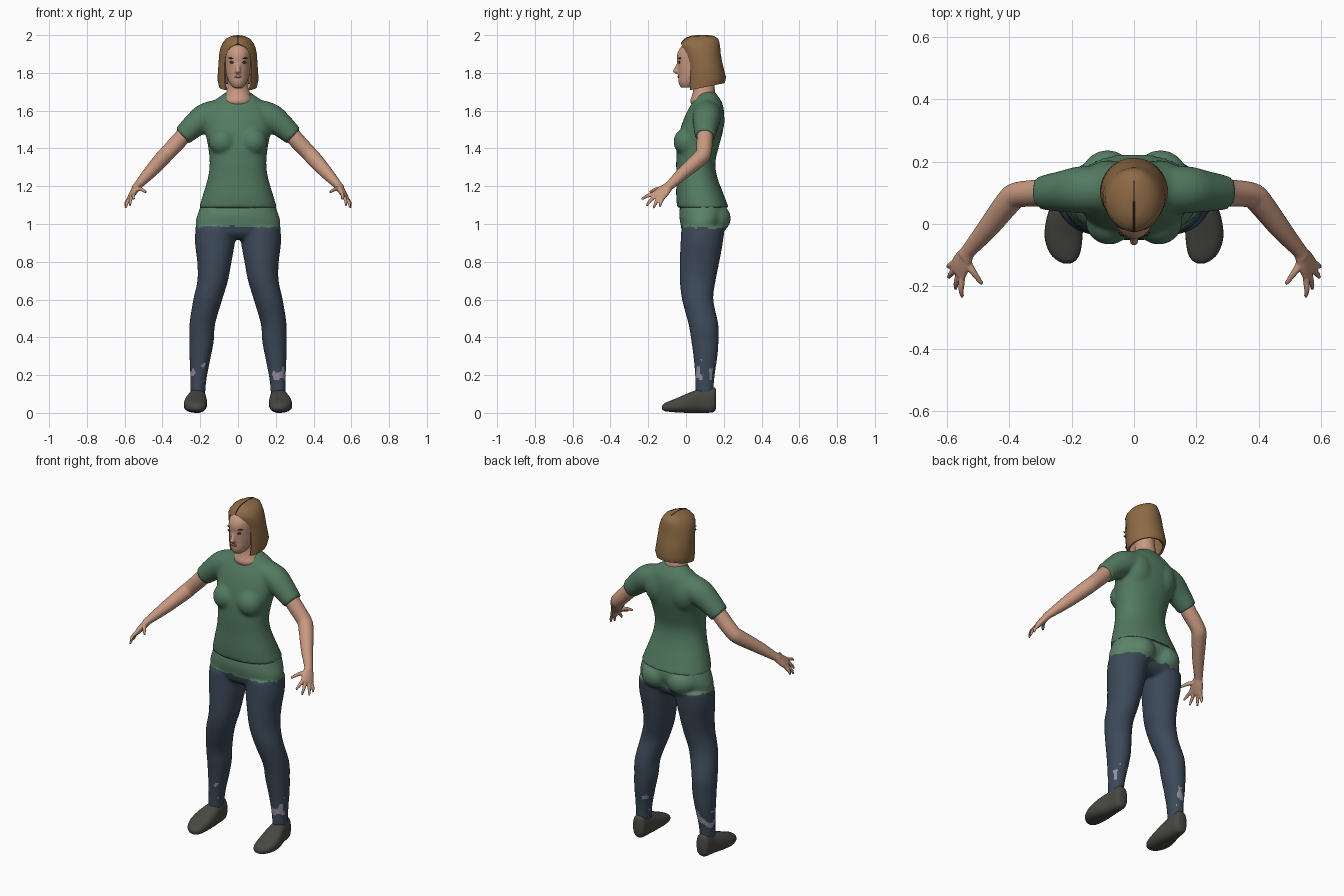
import bpy, bmesh, math
from mathutils import Vector, Matrix, noise

if "Cube" in bpy.data.objects:
    bpy.data.objects.remove(bpy.data.objects["Cube"])


def material(name, r, g, b):
    m = bpy.data.materials.new(name)
    m.use_nodes = True
    m.diffuse_color = (r, g, b, 1)
    m.node_tree.nodes["Principled BSDF"].inputs["Base Color"].default_value = (r, g, b, 1)
    return m


SKIN = material("skin", 0.58, 0.32, 0.22)
SHIRT = material("shirt green", 0.085, 0.195, 0.118)
HEM = material("hip green", 0.105, 0.225, 0.14)
JEANS = material("dark denim", 0.046, 0.067, 0.1)
PATCH = material("pale worn patch", 0.3, 0.28, 0.36)
HAIR = material("brown hair", 0.27, 0.145, 0.06)
SHOE = material("dark grey shoe", 0.066, 0.066, 0.056)
DARK = material("dark brown", 0.05, 0.028, 0.02)
LIPS = material("lips", 0.33, 0.14, 0.11)
X, Y, Z = Vector((1, 0, 0)), Vector((0, 1, 0)), Vector((0, 0, 1))


def smooth_rows(rows, steps=4):
    """Catmull-Rom interpolation through the section rows."""
    out = []
    for i in range(len(rows) - 1):
        p = [rows[max(0, min(len(rows) - 1, i + k))] for k in (-1, 0, 1, 2)]
        for s in range(steps):
            t = s / steps
            out.append([b + 0.5 * t * (c - a + t * (2*a - 5*b + 4*c - d + t * (3*(b - c) + d - a)))
                        for a, b, c, d in zip(*p)])
    return out + [list(rows[-1])]


def loft(bm, rows, axis=None, ref=X, side=1, n=28, power=1.0):
    """Closed tube through rows of (x, y, z, half width, half depth)."""
    rows = smooth_rows(rows)
    pts = [Vector(r[:3]) for r in rows]
    rings = []
    for i, r in enumerate(rows):
        t = axis or (pts[min(i + 1, len(pts) - 1)] - pts[max(i - 1, 0)]).normalized()
        u = (ref - t * ref.dot(t)).normalized()
        v = t.cross(u)
        ring = []
        for k in range(n):
            c, s = math.cos(k * math.tau / n), math.sin(k * math.tau / n)
            c, s = [math.copysign(abs(q) ** power, q) for q in (c, s)]
            p = pts[i] + u * (c * r[3]) + v * (s * r[4])
            ring.append(bm.verts.new((p.x * side, p.y, max(p.z, 0))))
        rings.append(ring)
    for a, b in zip(rings, rings[1:]):
        for k in range(n):
            bm.faces.new((a[k], a[(k + 1) % n], b[(k + 1) % n], b[k]))
    bm.faces.new(rings[0])
    bm.faces.new(rings[-1])


def ellipsoid(bm, centre, radii):
    m = Matrix.Translation(centre) @ Matrix.Diagonal((*radii, 1))
    bmesh.ops.create_uvsphere(bm, u_segments=20, v_segments=12, radius=1, matrix=m)


def finish(name, bm, mats, voxel=0, relax=0, rule=None, angle=50, shell=0):
    bmesh.ops.recalc_face_normals(bm, faces=bm.faces)
    me = bpy.data.meshes.new(name)
    bm.to_mesh(me)
    bm.free()
    ob = bpy.data.objects.new(name, me)
    bpy.context.collection.objects.link(ob)
    if voxel:
        mod = ob.modifiers.new("blend", 'REMESH')
        mod.mode, mod.voxel_size = 'VOXEL', voxel
        mod = ob.modifiers.new("relax", 'SMOOTH')
        mod.factor, mod.iterations = 0.5, relax
    if shell:
        mod = ob.modifiers.new("thickness", 'SOLIDIFY')
        mod.thickness, mod.offset = shell, -1
    if ob.modifiers:
        dg = bpy.context.evaluated_depsgraph_get()
        ob.data = bpy.data.meshes.new_from_object(ob.evaluated_get(dg))
        ob.modifiers.clear()
    ob.data.materials.clear()
    for m in mats:
        ob.data.materials.append(m)
    for p in ob.data.polygons:
        p.material_index = rule(p.center) if rule else 0
    bpy.ops.object.select_all(action='DESELECT')
    ob.select_set(True)
    bpy.context.view_layer.objects.active = ob
    bpy.ops.object.shade_smooth_by_angle(angle=math.radians(angle))
    return ob


# Shirt: torso, bust and sleeves blended together
bm = bmesh.new()
loft(bm, [(0, .09, 1.085, .207, .137), (0, .075, 1.15, .187, .127), (0, .057, 1.25, .158, .108),
          (0, .052, 1.33, .15, .104), (0, .065, 1.42, .16, .112), (0, .083, 1.5, .176, .114),
          (0, .1, 1.58, .17, .102), (0, .112, 1.64, .14, .08), (0, .112, 1.685, .082, .052),
          (0, .112, 1.7, .06, .04)], axis=Z, n=40, power=0.9)
for s in (1, -1):
    ellipsoid(bm, (s * .08, .005, 1.435), (.075, .072, .075))
    ellipsoid(bm, (s * .08, .13, 1.55), (.09, .075, .11))
    loft(bm, [(.07, .11, 1.59, .075, .075), (.165, .11, 1.567, .076, .076),
              (.225, .105, 1.527, .067, .066), (.295, .1, 1.465, .055, .053)], ref=Y, side=s)
finish("shirt", bm, [SHIRT], 0.01, 5)

# Trousers: hips, seat and legs; the top band is green and the calves are worn
bm = bmesh.new()
loft(bm, [(0, .09, 1.11, .193, .12), (0, .09, 1.05, .214, .126), (0, .085, 1.0, .225, .114),
          (0, .085, .95, .205, .102), (0, .085, .92, .13, .07)], axis=Z, n=40, power=0.9)
for s in (1, -1):
    ellipsoid(bm, (s * .085, .13, 1.03), (.095, .108, .09))
    loft(bm, [(.115, .09, .98, .11, .115), (.122, .083, .9, .106, .112), (.125, .072, .8, .091, .105),
              (.134, .062, .7, .081, .095), (.16, .062, .6, .077, .083), (.189, .092, .47, .068, .079),
              (.193, .1, .38, .065, .072), (.2, .103, .3, .057, .064), (.208, .1, .2, .045, .052),
              (.212, .098, .13, .04, .049), (.212, .098, .09, .04, .049)], axis=Z, side=s)


def trouser_rule(c):
    jag = 0.012 * noise.noise(c * 28)
    if c.z > 0.985 - 0.05 * c.y + jag:
        return 1
    return 2 if 0.17 < c.z < 0.28 and noise.noise(c * Vector((22, 22, 14)).x) > 0.27 else 0


finish("trousers", bm, [JEANS, HEM, PATCH], 0.01, 4, trouser_rule)

# Shoes, lofted from heel to toe
for s, label in ((1, "left"), (-1, "right")):
    bm = bmesh.new()
    loft(bm, [(.21, .16, .075, .022, .045), (.212, .145, .07, .038, .066), (.215, .08, .064, .046, .064),
              (.222, .02, .054, .058, .054), (.226, -.04, .042, .061, .04), (.222, -.09, .034, .05, .028),
              (.217, -.115, .03, .032, .02), (.215, -.126, .028, .012, .01)],
         axis=Y, side=s, power=0.8)
    finish(label + "_shoe", bm, [SHOE])

# Arms with hands
spread = Vector((.385, .857, -.343))
knuckle = Vector((.563, -.148, 1.148))
tips = [(.55, -.235, 1.13), (.572, -.21, 1.095), (.595, -.172, 1.082), (.597, -.138, 1.09)]
for s, label in ((1, "left"), (-1, "right")):
    bm = bmesh.new()
    loft(bm, [(.26, .105, 1.51, .04, .04), (.3, .1, 1.455, .043, .043), (.375, .093, 1.375, .041, .041),
              (.405, .068, 1.342, .041, .041), (.47, -.015, 1.27, .034, .034),
              (.53, -.085, 1.205, .025, .022), (.545, -.105, 1.19, .026, .02)], ref=Y, side=s)
    loft(bm, [(.532, -.088, 1.203, .024, .02), (.553, -.125, 1.168, .038, .018),
              (.567, -.155, 1.143, .04, .013)], ref=spread, side=s)
    for i, tip in enumerate(tips):
        base = knuckle + spread * (-.03 + .02 * i)
        mid = base.lerp(Vector(tip), 0.55) + Vector((.004, -.002, .004))
        loft(bm, [(*base, .011, .011), (*mid, .0095, .0095), (*tip, .006, .006)], n=12, side=s)
    loft(bm, [(.543, -.11, 1.185, .015, .015), (.515, -.155, 1.185, .011, .011),
              (.487, -.193, 1.168, .007, .007)], n=12, side=s)
    finish(label + "_arm", bm, [SKIN], 0.005, 3)

# Head, nose and neck
bm = bmesh.new()
loft(bm, [(0, .005, 1.722, .028, .032), (0, .02, 1.75, .047, .06), (0, .045, 1.79, .062, .087),
          (0, .06, 1.84, .07, .105), (0, .06, 1.9, .071, .107), (0, .07, 1.945, .062, .09),
          (0, .08, 1.975, .04, .055)], axis=Z)
loft(bm, [(0, -.034, 1.865, .008, .008), (0, -.049, 1.825, .011, .013), (0, -.056, 1.808, .014, .015),
          (0, -.046, 1.795, .009, .009)], axis=Z, n=14)
loft(bm, [(0, .105, 1.6, .06, .05), (0, .095, 1.645, .08, .072), (0, .095, 1.685, .066, .062),
          (0, .095, 1.73, .056, .056), (0, .085, 1.8, .056, .056)], axis=Z)
finish("head", bm, [SKIN], 0.006, 3)

# Face details as thin lenses
bm = bmesh.new()
for s in (1, -1):
    ellipsoid(bm, (s * .031, -.035, 1.856), (.014, .0045, .007))
    m = Matrix.Translation((s * .034, -.034, 1.877)) @ Matrix.Rotation(s * -.15, 4, 'Y')
    m = m @ Matrix.Rotation(s * .35, 4, 'Z') @ Matrix.Diagonal((.019, .0045, .004, 1))
    bmesh.ops.create_uvsphere(bm, u_segments=16, v_segments=8, radius=1, matrix=m)
finish("eyes_and_brows", bm, [DARK])
bm = bmesh.new()
ellipsoid(bm, (0, -.04, 1.779), (.019, .0045, .006))
finish("lips", bm, [LIPS])

# Bobbed hair: open arcs around the face that close over the forehead
rows = [(1.705, .1, .1, .105, .72), (1.755, .104, .109, .108, .72), (1.85, .093, .103, .1, .76),
        (1.9, .084, .1, .1, .68), (1.935, .077, .093, .104, .46), (1.956, .076, .083, .102, 0),
        (1.98, .083, .065, .088, 0), (1.995, .09, .036, .058, 0), (2.0, .09, .004, .006, 0)]
bm = bmesh.new()
grid = []
for j, (z, yc, rx, ry, gap) in enumerate(rows):
    line = []
    for k in range(41):
        a = gap + (math.tau - 2 * gap) * k / 40
        y = yc - ry * math.cos(a)
        tilt = max(0, y) * (0.2 if j == 0 else 0.1 if j == 1 else 0)
        line.append(bm.verts.new((rx * math.sin(a), y, z + tilt)))
    grid.append(line)
for a, b in zip(grid, grid[1:]):
    for k in range(40):
        bm.faces.new((a[k], a[k + 1], b[k + 1], b[k]))
bm.faces.new(grid[-1][:-1])
bmesh.ops.remove_doubles(bm, verts=bm.verts, dist=0.0005)
finish("hair", bm, [HAIR], shell=0.012, angle=60)

# Centre parting line
bm = bmesh.new()
loft(bm, [(0, -.026, 1.956, .0025, .002), (0, -.005, 1.98, .0025, .002), (0, .032, 1.995, .0025, .002),
          (0, .09, 1.999, .0025, .002), (0, .14, 1.996, .002, .002)], n=8)
finish("hair_parting", bm, [DARK])
